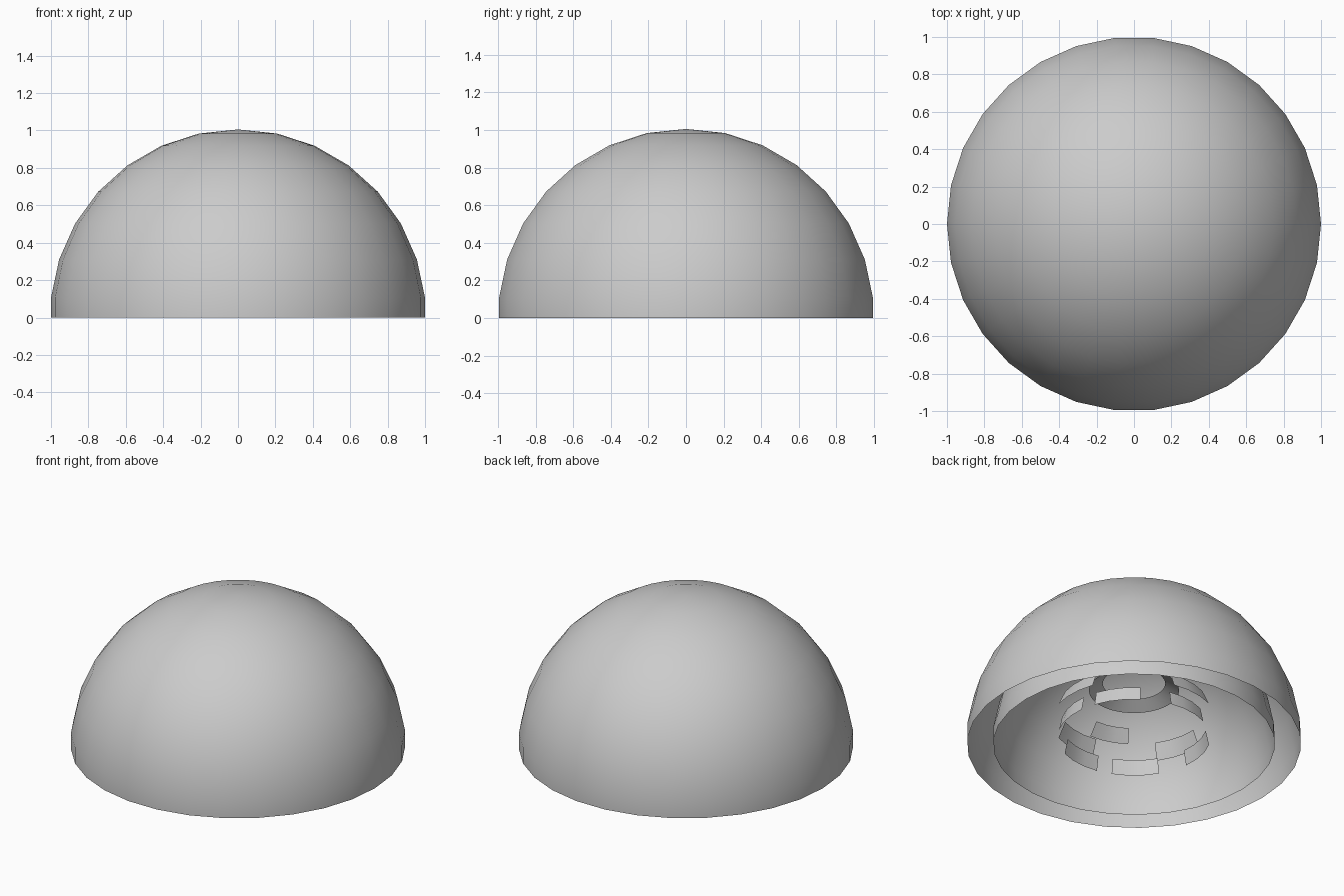
import bpy
import bmesh
from math import cos, sin, radians

if "Cube" in bpy.data.objects:
    bpy.data.objects.remove(bpy.data.objects["Cube"])

STEP = 12   # degrees per segment: 30 sides round
VIEW = 45   # azimuth from which panel angles are measured


def shell(name, radius, lats, start=0, segments=30):
    """Thin spherical strip through the given latitudes, full ring or arc."""
    bm = bmesh.new()
    full = segments == 30
    count = segments if full else segments + 1
    rows = []
    for lat in lats:
        # the lowest band of a dome is a straight wall
        r = radius * cos(radians(max(lat, 6)))
        z = radius * sin(radians(lat))
        if lat == 90:
            rows.append([bm.verts.new((0, 0, z))] * count)
        else:
            rows.append([bm.verts.new((r * cos(radians(start + STEP * i)),
                                       r * sin(radians(start + STEP * i)), z))
                         for i in range(count)])
    for low, high in zip(rows, rows[1:]):
        for i in range(segments):
            j = (i + 1) % count
            quad = [low[i], low[j], high[j], high[i]]
            bm.faces.new(list(dict.fromkeys(quad)))
    for f in bm.faces:
        f.smooth = True
    mesh = bpy.data.meshes.new(name)
    bm.to_mesh(mesh)
    bm.free()
    obj = bpy.data.objects.new(name, mesh)
    bpy.context.collection.objects.link(obj)
    return obj


# Two nested open domes
dome_lats = [0] + list(range(6, 91, 12))
shell("outer_dome", 1.0 / cos(radians(6)), dome_lats)
shell("inner_dome", 0.848, dome_lats)

# Lowest ring of curved panels
for n, a in enumerate((-26, 34, 106, 166, 214, 286)):
    shell(f"low_panel_{n}", 0.46, (6, 18), VIEW + a, 3)

# Wider ring of panels above it
for n, a in enumerate((34, 133, 215, 299)):
    shell(f"wide_panel_{n}", 0.52, (18, 30), VIEW + a, 3)

# Single upper panel and the closed ring at the top
shell("upper_panel", 0.46, (30, 42), VIEW + 190, 3)
shell("top_ring", 0.46, (54, 66), VIEW - 26)
